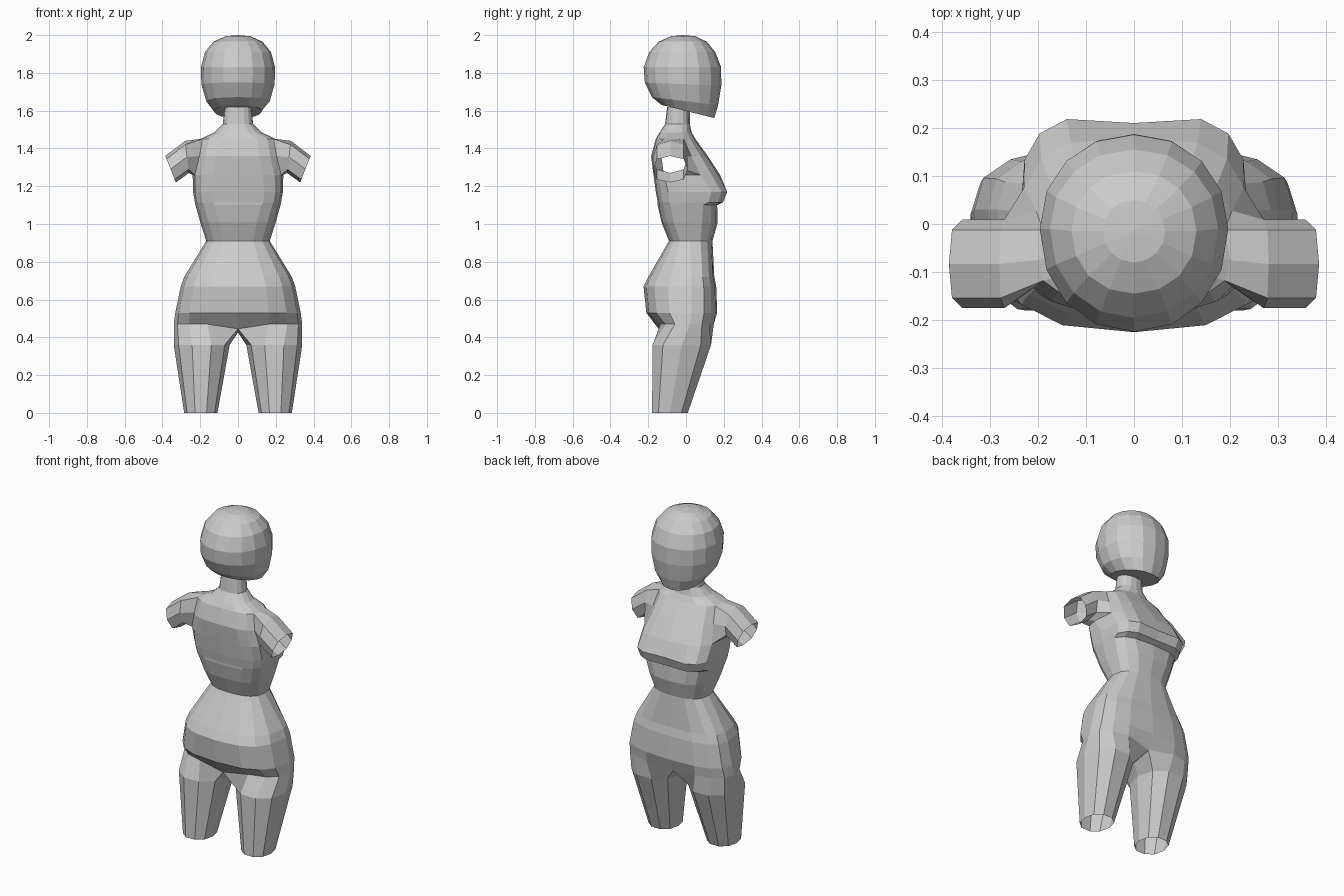
import bpy, bmesh
from math import sin, cos, pi

if "Cube" in bpy.data.objects:
    bpy.data.objects.remove(bpy.data.objects["Cube"])

N = 16


def spow(v, p):
    return (1 if v >= 0 else -1) * abs(v) ** (2 / p)


def ring(bm, z, w, yf, yb, p, yc, tilt=0, dip=0):
    """Squarish oval: half width w, reaching y=yf and y=yb, widest at y=yc."""
    out = []
    for k in range(N):
        a = 2 * pi * k / N
        c, s = spow(cos(a), p), spow(sin(a), p)
        y = yc + s * ((yf - yc) if s > 0 else (yc - yb))
        if k == N // 4:
            y -= dip
        out.append(bm.verts.new((w * c, y, z + tilt * y)))
    return out


def bridge(bm, a, b, skip=()):
    n = len(a)
    for k in range(n):
        if k not in skip:
            j = (k + 1) % n
            bm.faces.new((a[k], a[j], b[j], b[k]))


def finish(bm, name):
    bmesh.ops.recalc_face_normals(bm, faces=bm.faces)
    me = bpy.data.meshes.new(name)
    bm.to_mesh(me)
    bm.free()
    ob = bpy.data.objects.new(name, me)
    bpy.context.collection.objects.link(ob)
    return ob


# Body: pelvis, waist, bust, shoulders and neck (z, w, yf, yb, p, yc, tilt, dip)
body_rings = [
    (0.47, .34, .155, -.145, 2.6, .02),
    (0.53, .332, .165, -.21, 2.7, .03),
    (0.67, .303, .16, -.225, 2.7, .03),
    (0.72, .285, .15, -.20, 2.6, .03),
    (0.91, .168, .14, -.09, 2.6, .02),
    (1.01, .20, .168, -.13, 2.8, .0),
    (1.10, .225, .165, -.15, 3.2, .0),
    (1.115, .228, .205, -.15, 3.6, .0, 0, .01),
    (1.17, .238, .228, -.16, 3.6, .0, 0, .018),
    (1.26, .240, .18, -.172, 3.2, -.05),
    (1.36, .215, .115, -.185, 3.0, -.07),
    (1.45, .20, .05, -.16, 2.8, -.075),
    (1.485, .125, .03, -.14, 2.4, -.06),
    (1.53, .08, .02, -.11, 2.3, -.045),
    (1.62, .07, .02, -.10, 2.3, -.04),
]
bm = bmesh.new()
V = [ring(bm, *r) for r in body_rings]
ARM = 9                                   # first ring of the arm opening
for i in range(len(V) - 1):
    hole = (15, 0, 7, 8) if i in (ARM, ARM + 1) else ()
    bridge(bm, V[i], V[i + 1], hole)

# Arm stumps: open octagonal sleeves growing out of the shoulder openings
for side in (1, -1):
    def col(r, k):
        return V[ARM + r][(k if side > 0 else 8 - k) % N]
    steps = [(-1, -1), (0, -1), (1, -1), (1, 0), (1, 1), (0, 1), (-1, 1), (-1, 0)]
    last = [col(t + 1, u) for u, t in steps]
    for cx, cz, tx, tz in ((.27, 1.355, .01, .085), (.357, 1.29, .028, .07)):
        new = []
        for u, t in steps:
            f = .77 if u and t else 1
            new.append(bm.verts.new((side * (cx + f * t * tx), -.083 + f * u * .092, cz + f * t * tz)))
        bridge(bm, last, new)
        last = new

# Thighs: the pelvis splits at the crotch into two open tubes
V[0][4].co.z = V[0][12].co.z = .445
V[0][4].co.y -= .03
crotch = bm.verts.new((0, 0, .425))
for side in (1, -1):
    last = [V[0][(k if side > 0 else 8 - k) % N] for k in range(-4, 5)] + [crotch]
    for z, cx, rx, cy, ry in ((.36, .192, .148, -.022, .162), (0, .197, .088, -.085, .099)):
        new = []
        for k in range(-4, 6):
            a = k * pi / 5
            new.append(bm.verts.new((side * (cx + rx * spow(cos(a), 2.2)), cy + ry * spow(sin(a), 2.2), z)))
        bridge(bm, last, new)
        last = new
finish(bm, "body")

# Head: rounded bob shape with a sloping underside
bm = bmesh.new()
H = [ring(bm, *r) for r in [
    (1.598, .125, .15, -.13, 2.2, .0, -.25),
    (1.65, .168, .17, -.18, 2.2, .0, -.12),
    (1.74, .194, .187, -.218, 2.1, -.01, -.04),
    (1.83, .196, .186, -.224, 2.1, -.01),
    (1.91, .175, .155, -.195, 2.1, -.01),
    (1.965, .13, .11, -.145, 2.1, -.015),
    (1.994, .065, .05, -.08, 2.0, -.015),
]]
for a, b in zip(H, H[1:]):
    bridge(bm, a, b)
bm.faces.new(H[0])
top = bm.verts.new((0, -.015, 2.0))
for k in range(N):
    bm.faces.new((H[-1][k], H[-1][(k + 1) % N], top))
finish(bm, "head")
